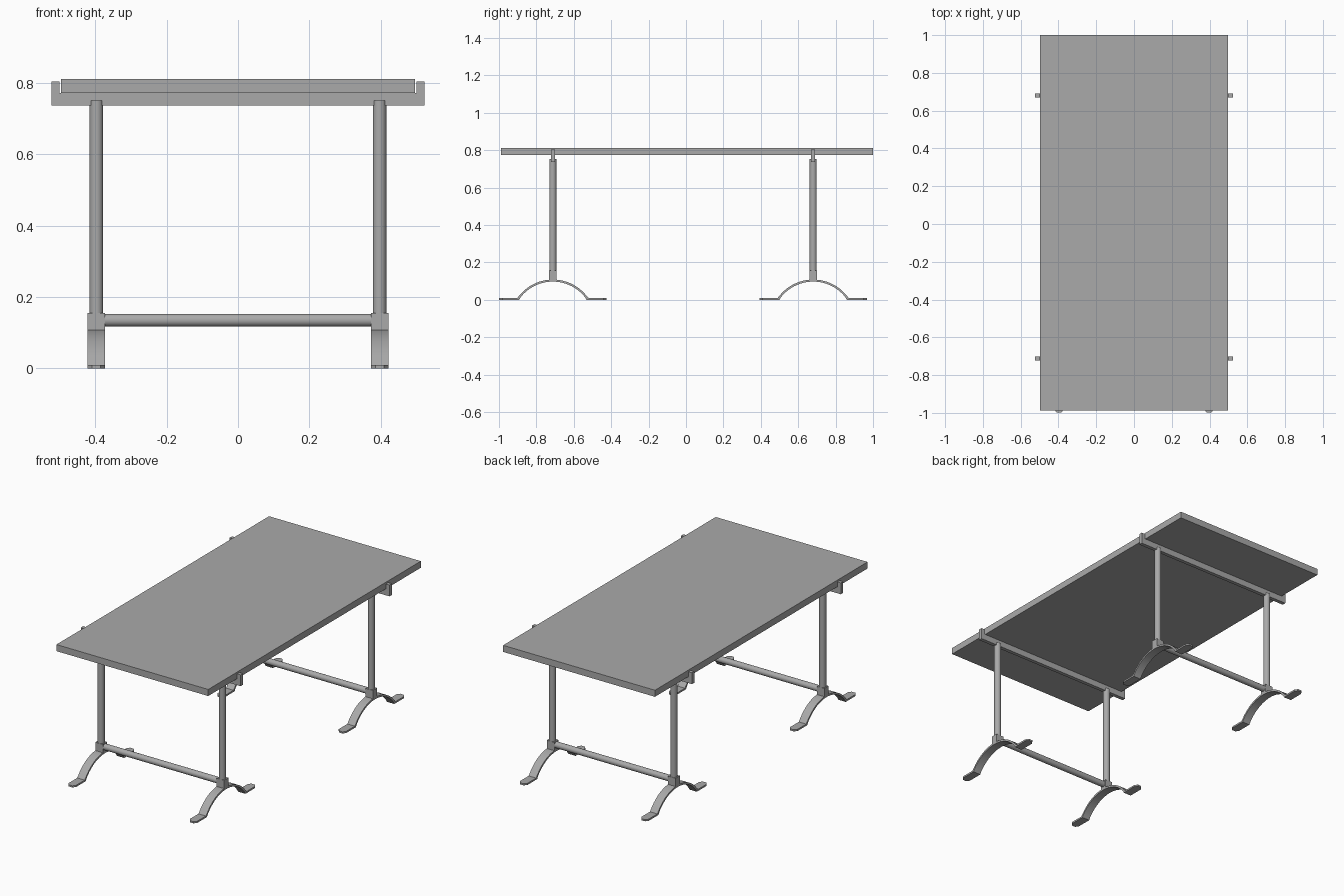
import bpy, bmesh, math
from mathutils import Matrix, Vector

cube = bpy.data.objects.get("Cube")
if cube:
    bpy.data.objects.remove(cube, do_unlink=True)

# Single painted grey finish
grey = bpy.data.materials.new("neutral_grey")
grey.use_nodes = True
colour = (0.4, 0.4, 0.4, 1)
grey.diffuse_color = colour
grey.node_tree.nodes["Principled BSDF"].inputs["Base Color"].default_value = colour


def finish(name, bm, smooth=False):
    bmesh.ops.recalc_face_normals(bm, faces=bm.faces)
    mesh = bpy.data.meshes.new(name)
    bm.to_mesh(mesh)
    bm.free()
    mesh.materials.append(grey)
    obj = bpy.data.objects.new(name, mesh)
    bpy.context.collection.objects.link(obj)
    if smooth:
        bpy.ops.object.select_all(action='DESELECT')
        obj.select_set(True)
        bpy.context.view_layer.objects.active = obj
        bpy.ops.object.shade_smooth_by_angle(angle=math.radians(30))
    return obj


def box(name, low, high):
    low, high = Vector(low), Vector(high)
    bm = bmesh.new()
    place = Matrix.Translation((low + high) / 2) @ Matrix.Diagonal((*(high - low), 1))
    bmesh.ops.create_cube(bm, size=1, matrix=place)
    return finish(name, bm)


def tube(name, start, end, radius):
    start, end = Vector(start), Vector(end)
    axis = end - start
    turn = axis.to_track_quat('Z', 'Y').to_matrix().to_4x4()
    bm = bmesh.new()
    bmesh.ops.create_cone(bm, cap_ends=True, segments=32, radius1=radius, radius2=radius,
                          depth=axis.length, matrix=Matrix.Translation((start + end) / 2) @ turn)
    return finish(name, bm, True)


def rail(name, y):
    # U-shaped rail whose raised ends grip the tabletop edges
    outline = [(-.523, .737), (.523, .737), (.523, .804), (.5, .804),
               (.5, .773), (-.5, .773), (-.5, .804), (-.523, .804)]
    bm = bmesh.new()
    face = bm.faces.new([bm.verts.new((x, y - .011, z)) for x, z in outline])
    ext = bmesh.ops.extrude_face_region(bm, geom=[face])
    moved = [v for v in ext["geom"] if isinstance(v, bmesh.types.BMVert)]
    bmesh.ops.translate(bm, verts=moved, vec=(0, .022, 0))
    return finish(name, bm)


def foot(name, x, y):
    # Arched strap with flat toes: (offset, top, lower offset, lower height, half width)
    radius, thick, peak = .2305, .011, .108
    limit = math.asin(.19 / radius)
    half = []
    for i in range(13):
        a = limit * i / 12
        s, c = math.sin(a), math.cos(a)
        base = peak - radius
        half.append((radius * s, base + radius * c,
                     (radius - thick) * s, max(0, base + (radius - thick) * c), .0245))
    half[-1] = (.19, .01, .18, 0, .0245)
    half += [(.27, .01, .27, 0, .0245), (.287, .01, .287, 0, .012)]
    stations = [(-a, b, -c, d, w) for a, b, c, d, w in reversed(half[1:])] + half
    bm = bmesh.new()
    rings = [[bm.verts.new(p) for p in ((x - w, y + a, b), (x + w, y + a, b),
                                        (x + w, y + c, d), (x - w, y + c, d))]
             for a, b, c, d, w in stations]
    for r, s in zip(rings, rings[1:]):
        for k in range(4):
            n = (k + 1) % 4
            bm.faces.new((r[k], r[n], s[n], s[k]))
    bm.faces.new(rings[0])
    bm.faces.new(rings[-1])
    return finish(name, bm, True)


# Tabletop
box("tabletop", (-.497, -.988, .773), (.497, 1, .812))

# Two trestles, each with rail, stretcher, posts, sockets and feet
for end, y in (("front", -.712), ("back", .68)):
    rail(end + "_top_rail", y)
    tube(end + "_stretcher", (-.39, y, .135), (.39, y, .135), .018)
    for side, x in (("left", .397), ("right", -.397)):
        label = end + "_" + side
        tube(label + "_post", (x, y, .15), (x, y, .752), .019)
        box(label + "_socket", (x - .0245, y - .02, .102), (x + .0245, y + .02, .156))
        foot(label + "_foot", x, y)
